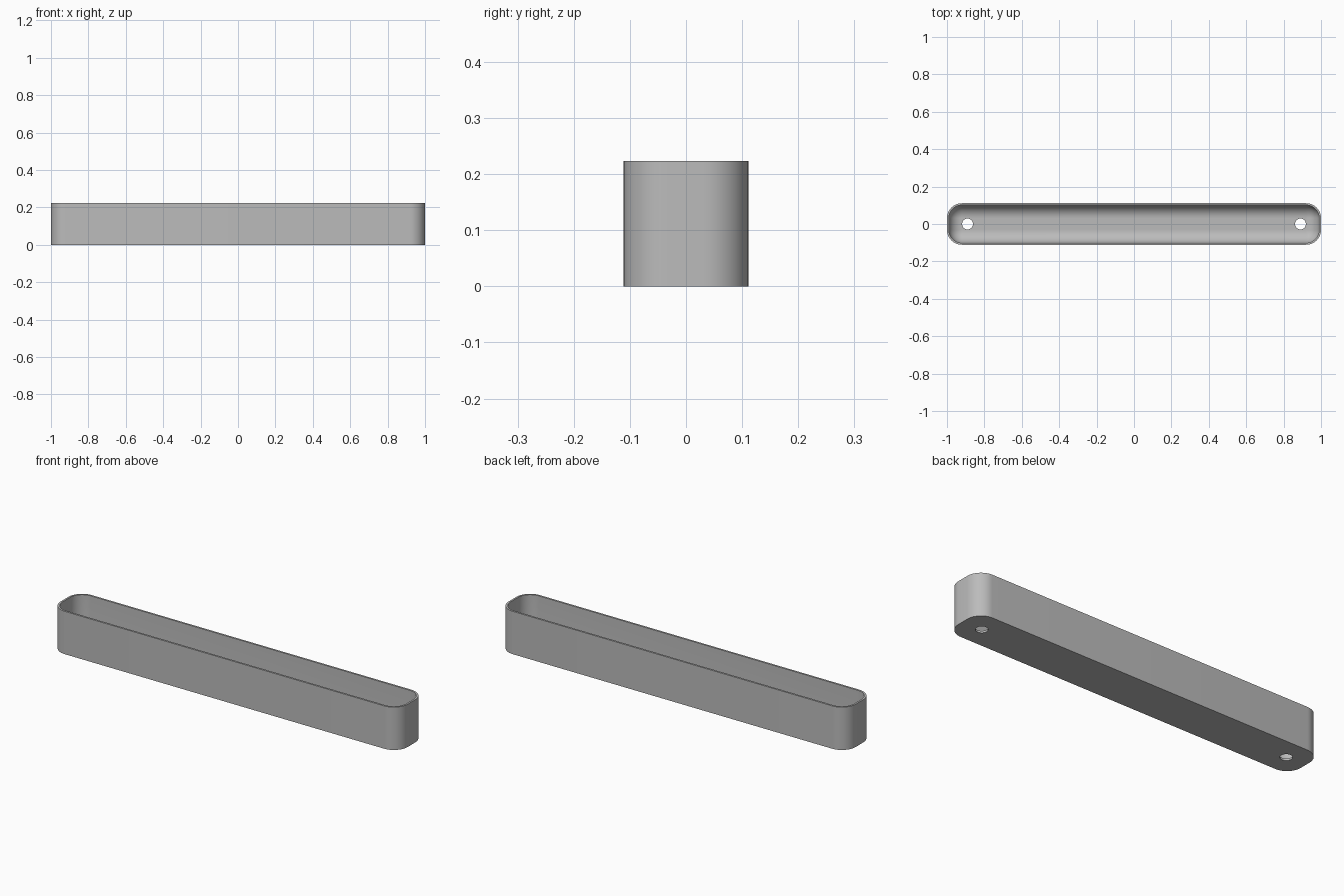
import bpy, bmesh, math

cube = bpy.data.objects.get("Cube")
if cube:
    bpy.data.objects.remove(cube, do_unlink=True)

LENGTH, WIDTH, HEIGHT = 2.0, 0.222, 0.223
CORNER, WALL, FILLET = 0.08, 0.01, 0.069
ARC = 12

grey = bpy.data.materials.new("plain grey")
grey.use_nodes = True
grey.diffuse_color = (0.5, 0.5, 0.5, 1)
grey.node_tree.nodes["Principled BSDF"].inputs["Base Color"].default_value = (0.5, 0.5, 0.5, 1)


def ring(bm, inset, z):
    """Rounded rectangle loop, shrunk by inset."""
    r = CORNER - inset
    cx, cy = LENGTH / 2 - CORNER, WIDTH / 2 - CORNER
    loop = []
    for q, (sx, sy) in enumerate(((1, 1), (-1, 1), (-1, -1), (1, -1))):
        for i in range(ARC + 1):
            a = math.pi / 2 * (q + i / ARC)
            loop.append(bm.verts.new((sx * cx + r * math.cos(a), sy * cy + r * math.sin(a), z)))
    return loop


# Tray shell: outer wall, rim, inner wall and rounded inner floor edge
bm = bmesh.new()
rings = [ring(bm, 0, 0), ring(bm, 0, HEIGHT), ring(bm, WALL, HEIGHT)]
for i in range(ARC + 1):
    a = math.pi / 2 * i / ARC
    rings.append(ring(bm, WALL + FILLET * (1 - math.cos(a)), WALL + FILLET * (1 - math.sin(a))))
for low, high in zip(rings, rings[1:]):
    n = len(low)
    for i in range(n):
        j = (i + 1) % n
        bm.faces.new((low[i], low[j], high[j], high[i]))
bm.faces.new(rings[0][::-1])
bm.faces.new(rings[-1])
bmesh.ops.recalc_face_normals(bm, faces=bm.faces)
mesh = bpy.data.meshes.new("tray")
bm.to_mesh(mesh)
bm.free()
mesh.materials.append(grey)
tray = bpy.data.objects.new("tray", mesh)
bpy.context.collection.objects.link(tray)

# Drain holes near both ends
for side, x in (("left", 0.89), ("right", -0.89)):
    bpy.ops.mesh.primitive_cylinder_add(vertices=32, radius=0.029, depth=0.1, location=(x, 0, 0))
    cutter = bpy.context.object
    cutter.name = side + "_hole_cutter"
    cutter.data.materials.append(grey)
    cutter.hide_render = True
    cutter.hide_set(True)
    hole = tray.modifiers.new(side + "_hole", 'BOOLEAN')
    hole.operation = 'DIFFERENCE'
    hole.solver = 'EXACT'
    hole.object = cutter

# Apply the cuts, then smooth the rounded surfaces
bpy.ops.object.select_all(action='DESELECT')
tray.select_set(True)
bpy.context.view_layer.objects.active = tray
for name in [m.name for m in tray.modifiers]:
    bpy.ops.object.modifier_apply(modifier=name)
for side in ("left", "right"):
    bpy.data.objects.remove(bpy.data.objects[side + "_hole_cutter"], do_unlink=True)
bpy.ops.object.shade_smooth_by_angle(angle=math.radians(35))
